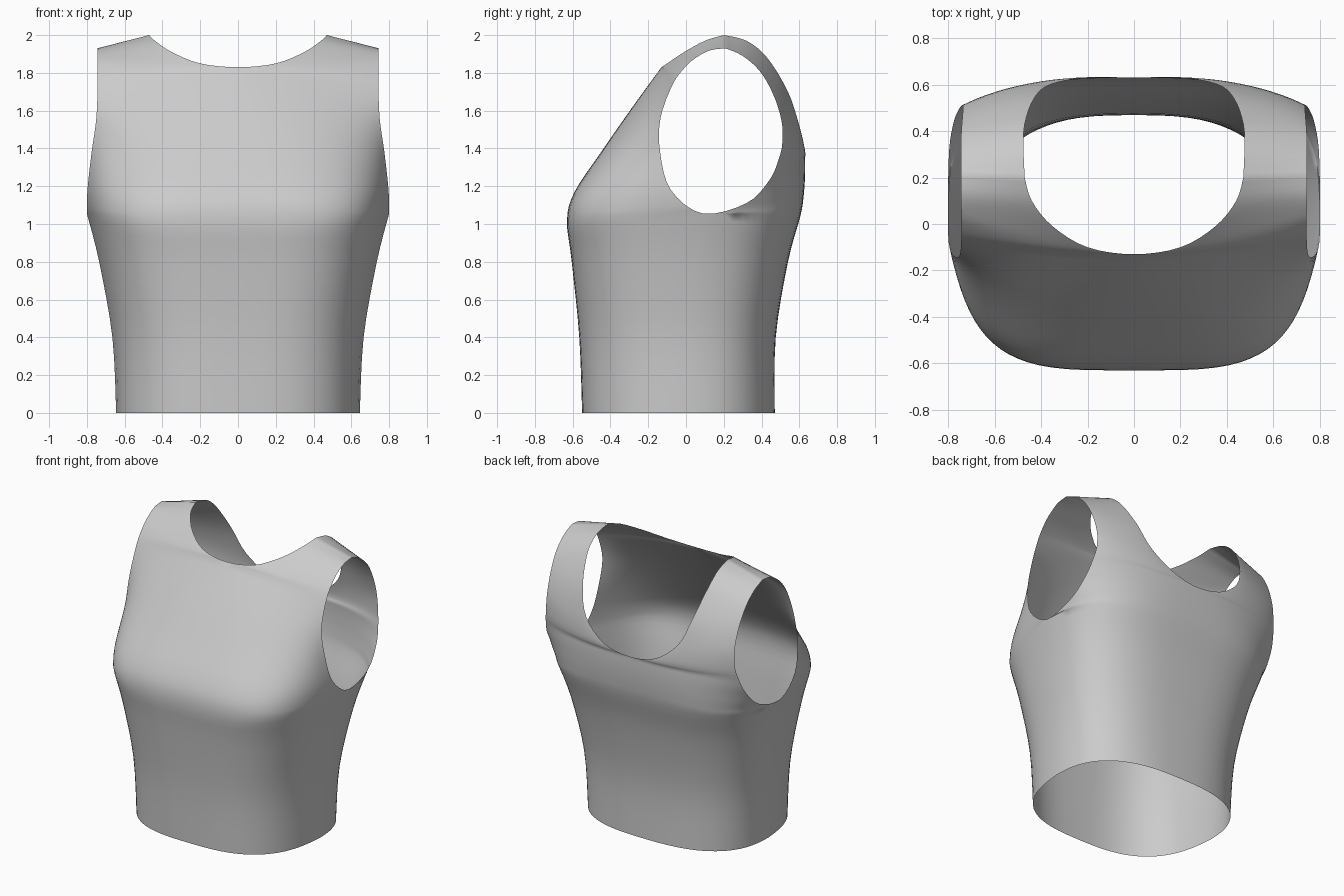
import bpy, bmesh
from math import sin, cos, acos, pi

if "Cube" in bpy.data.objects:
    bpy.data.objects.remove(bpy.data.objects["Cube"])

SUB, COLS = 4, 18
ARM = 3           # key row where the armhole starts
ARM_Y = .09       # y of the lowest armhole point

# Each row: centre/neckline point, side-seam/armhole point, roundness (2 = straight)
FRONT = [
    (0, -.55, 0, .645, 0, 0, .70),
    (0, -.565, .4, .665, .02, .4, .66),
    (0, -.605, .8, .735, .05, .8, .58),
    (0, -.63, 1.02, .80, ARM_Y, 1.055, .52),
    (0, -.59, 1.17, .797, -.08, 1.18, .56),
    (0, -.45, 1.38, .775, -.137, 1.38, .72),
    (0, -.29, 1.61, .75, -.135, 1.56, .95),
    (0, -.13, 1.83, .743, -.07, 1.74, 1.3),
    (.20, -.10, 1.85, .743, .0, 1.835, 1.7),
    (.35, -.01, 1.91, .743, .06, 1.885, 2),
    (.44, .10, 1.97, .745, .13, 1.92, 2),
    (.47, .20, 2.0, .745, .21, 1.93, 2),
]
BACK = [
    (0, .47, 0, .645, 0, 0, .75),
    (0, .475, .4, .665, .02, .4, .72),
    (0, .54, .8, .735, .05, .8, .68),
    (0, .605, 1.04, .80, ARM_Y, 1.055, .64),
    (0, .622, 1.14, .795, .32, 1.11, .66),
    (0, .63, 1.25, .775, .44, 1.23, .72),
    (0, .63, 1.35, .755, .49, 1.34, .82),
    (.20, .63, 1.39, .74, .51, 1.43, 1.1),
    (.36, .60, 1.52, .735, .505, 1.55, 1.4),
    (.43, .54, 1.70, .738, .46, 1.69, 1.7),
    (.47, .43, 1.88, .743, .39, 1.81, 2),
    (.475, .32, 1.97, .745, .30, 1.89, 2),
    (.47, .20, 2.0, .745, .21, 1.93, 2),
]


def spline(pts, before=None):
    """Catmull-Rom through pts; 'before' steers the start direction."""
    p = [before or pts[0], *pts, pts[-1]]
    out = []
    for i in range(1, len(p) - 2):
        for k in range(SUB):
            t = k / SUB
            out.append([b + .5 * t * (c - a + t * (2 * a - 5 * b + 4 * c - d
                        + t * (3 * (b - c) + d - a))) for a, b, c, d in zip(*p[i - 1:i + 3])])
    return out + [list(pts[-1])]


def smooth_rows(rows, other):
    """Spline the inner edge, outer edge and roundness, with corners at neck and armhole."""
    inner, outer = [r[:3] for r in rows], [r[3:6] for r in rows]
    neck = sum(r[0] == 0 for r in rows) - 1
    x, y, z = inner[neck + 1]
    edge_in = spline(inner[:neck + 1])[:-1] + spline(inner[neck:], (-x, y, z))
    edge_out = spline(outer[:ARM + 1])[:-1] + spline(outer[ARM:], other[ARM + 1][3:6])
    return [a + b + c for a, b, c in zip(edge_in, edge_out, spline([r[6:] for r in rows]))]


def section(row, below_arm, taper):
    """Superellipse arc from the centre/neckline, cut off at the armhole."""
    x0, y0, z0, x1, y1, z1, p = row
    fade = min(1, max(0, (2 - p) / 1.2))
    cut = taper * max(0, .2 - .22 * p)
    r = 0
    if not below_arm and abs(y0 - ARM_Y) > .1:
        r = min(.8, max(0, (y1 - ARM_Y) / (y0 - ARM_Y))) * fade
    end = acos(r ** (1 / p))
    pts = []
    for j in range(COLS + 1):
        a = j / COLS * end
        fx = (sin(a) / sin(end)) ** p
        fy = (max(cos(a), 0) ** p - r) / (1 - r)
        fz = (cos(a) ** 2 - cos(end) ** 2) / sin(end) ** 2
        if j == COLS:
            fx, fy, fz = 1, 0, 0
        pts.append((x0 + (x1 - x0) * fx - cut * fx * fy,
                    y1 + (y0 - y1) * fy, z1 + (z0 - z1) * fz))
    return pts


# Front and back panels, sharing side and shoulder seams
bm = bmesh.new()
for rows, other, taper in ((FRONT, BACK, 1), (BACK, FRONT, .4)):
    grid = [[bm.verts.new(p) for p in section(r, i <= ARM * SUB, taper)]
            for i, r in enumerate(smooth_rows(rows, other))]
    for lo, hi in zip(grid, grid[1:]):
        for j in range(COLS):
            bm.faces.new((lo[j], lo[j + 1], hi[j + 1], hi[j]))

# Mirror to the other half and weld the seams
geo = bmesh.ops.duplicate(bm, geom=bm.verts[:] + bm.edges[:] + bm.faces[:])["geom"]
for v in geo:
    if isinstance(v, bmesh.types.BMVert):
        v.co.x = -v.co.x
bmesh.ops.remove_doubles(bm, verts=bm.verts[:], dist=.0008)
bmesh.ops.recalc_face_normals(bm, faces=bm.faces[:])
# Make the open shell face outward
if sum(f.normal.dot(f.calc_center_median()) * f.calc_area() for f in bm.faces) < 0:
    bmesh.ops.reverse_faces(bm, faces=bm.faces[:])

mesh = bpy.data.meshes.new("sleeveless_top")
bm.to_mesh(mesh)
bm.free()
top = bpy.data.objects.new("sleeveless_top", mesh)
bpy.context.collection.objects.link(top)
bpy.context.view_layer.objects.active = top
top.select_set(True)
bpy.ops.object.shade_smooth_by_angle(angle=.9)
